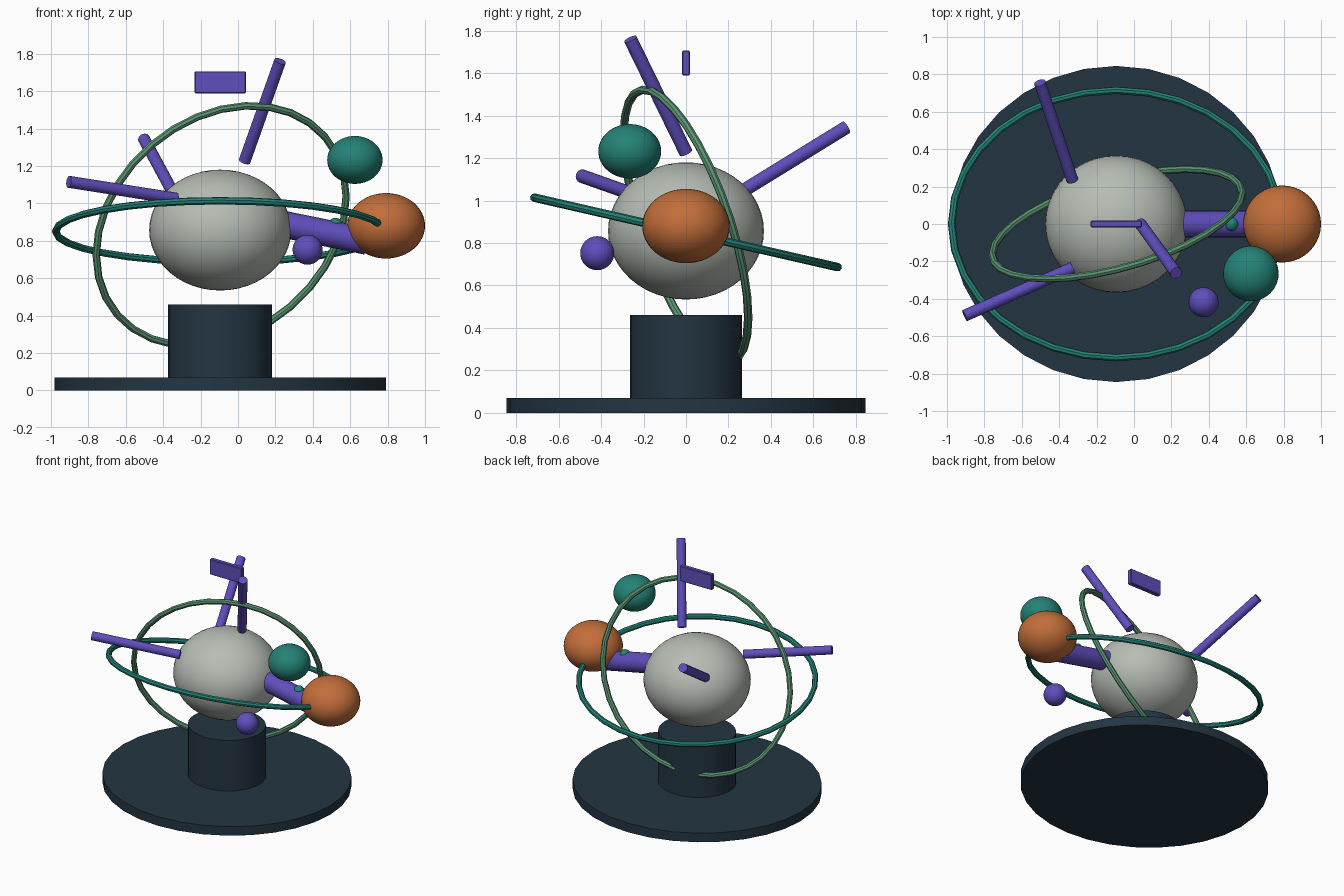
import bpy, math
from mathutils import Vector

if "Cube" in bpy.data.objects:
    bpy.data.objects.remove(bpy.data.objects["Cube"])


def material(name, r, g, b):
    lin = [((c / 255 + 0.055) / 1.055) ** 2.4 for c in (r, g, b)]
    m = bpy.data.materials.new(name)
    m.diffuse_color = (*lin, 1)
    m.use_nodes = True
    m.node_tree.nodes["Principled BSDF"].inputs["Base Color"].default_value = m.diffuse_color
    return m


NAVY = material("dark navy", 35, 53, 66)
GREY = material("warm grey", 182, 188, 180)
ORANGE = material("burnt orange", 194, 110, 58)
TEAL = material("teal", 36, 130, 118)
SAGE = material("sage green", 92, 150, 116)
PURPLE = material("violet", 95, 78, 188)

CX = -0.095  # axis of the stand


def finish(name, mat, smooth=True):
    ob = bpy.context.object
    ob.name = name
    ob.data.materials.append(mat)
    if smooth:
        bpy.ops.object.shade_smooth_by_angle(angle=math.radians(40))
    return ob


def ball(name, mat, loc, radii):
    bpy.ops.mesh.primitive_uv_sphere_add(segments=40, ring_count=24, location=loc)
    bpy.context.object.scale = radii
    bpy.ops.object.transform_apply(location=False, rotation=False, scale=True)
    return finish(name, mat)


def drum(name, mat, rx, ry, z0, z1):
    bpy.ops.mesh.primitive_cylinder_add(vertices=32, radius=1, depth=1,
                                        location=(CX, 0, (z0 + z1) / 2))
    bpy.context.object.scale = (rx, ry, z1 - z0)
    bpy.ops.object.transform_apply(location=False, rotation=False, scale=True)
    return finish(name, mat)


def rod(name, mat, a, b, r):
    a, b = Vector(a), Vector(b)
    d = b - a
    bpy.ops.mesh.primitive_cylinder_add(vertices=20, radius=r, depth=d.length,
                                        location=(a + b) / 2,
                                        rotation=d.to_track_quat('Z', 'Y').to_euler())
    return finish(name, mat)


def ring(name, mat, point, r, n=32):
    """Closed tube through point(t), t in 0..2pi."""
    cu = bpy.data.curves.new(name, 'CURVE')
    cu.dimensions = '3D'
    cu.bevel_depth = r
    cu.bevel_resolution = 2
    sp = cu.splines.new('POLY')
    sp.points.add(n - 1)
    for i, p in enumerate(sp.points):
        p.co = (*point(2 * math.pi * i / n), 1)
    sp.use_cyclic_u = True
    ob = bpy.data.objects.new(name, cu)
    bpy.context.collection.objects.link(ob)
    bpy.ops.object.select_all(action='DESELECT')
    ob.select_set(True)
    bpy.context.view_layer.objects.active = ob
    bpy.ops.object.convert(target='MESH')
    return finish(name, mat)


# stand
drum("base_disc", NAVY, 0.885, 0.845, 0, 0.07)
drum("column", NAVY, 0.278, 0.263, 0.07, 0.46)

# bodies
ball("core", GREY, (CX, 0, 0.857), (0.38, 0.367, 0.323))
ball("orange_ball", ORANGE, (0.792, 0, 0.88), (0.208, 0.206, 0.175))
ball("teal_ball", TEAL, (0.625, -0.265, 1.232), (0.148, 0.148, 0.128))
ball("small_violet_ball", PURPLE, (0.372, -0.418, 0.752), (0.08, 0.08, 0.08))
ball("arm_stud", TEAL, (0.52, 0, 0.89), (0.037, 0.037, 0.032))

# thick arm to the orange ball
rod("arm", PURPLE, (0.1, 0, 0.917), (0.69, 0, 0.797), 0.072)

# antenna rods
rod("top_rod", PURPLE, (0.035, 0, 1.225), (0.225, -0.262, 1.76), 0.032)
rod("front_left_rod", PURPLE, (-0.33, -0.235, 1.025), (-0.905, -0.49, 1.115), 0.032)
rod("back_left_rod", PURPLE, (-0.33, 0.235, 1.025), (-0.503, 0.755, 1.345), 0.032)

# floating plate
bpy.ops.mesh.primitive_cube_add(size=1, location=(-0.095, 0, 1.647))
bpy.context.object.scale = (0.274, 0.036, 0.118)
bpy.ops.object.transform_apply(location=False, rotation=False, scale=True)
plate = finish("floating_plate", PURPLE, smooth=False)
bev = plate.modifiers.new("soft_edges", 'BEVEL')
bev.width = 0.005

# tilted orbit rings
tilt = math.radians(12.9)
ring("wide_ring", TEAL, lambda t: (
    CX + 0.88 * math.cos(t),
    0.733 * math.cos(tilt) * math.sin(t),
    0.85 - 0.733 * math.sin(tilt) * math.sin(t)), 0.02)
ring("upright_ring", SAGE, lambda t: (
    -0.09 + 0.668 * math.cos(t),
    0.293 * math.cos(t + math.radians(56)),
    0.88 + 0.642 * math.cos(t - math.radians(76))), 0.02)
